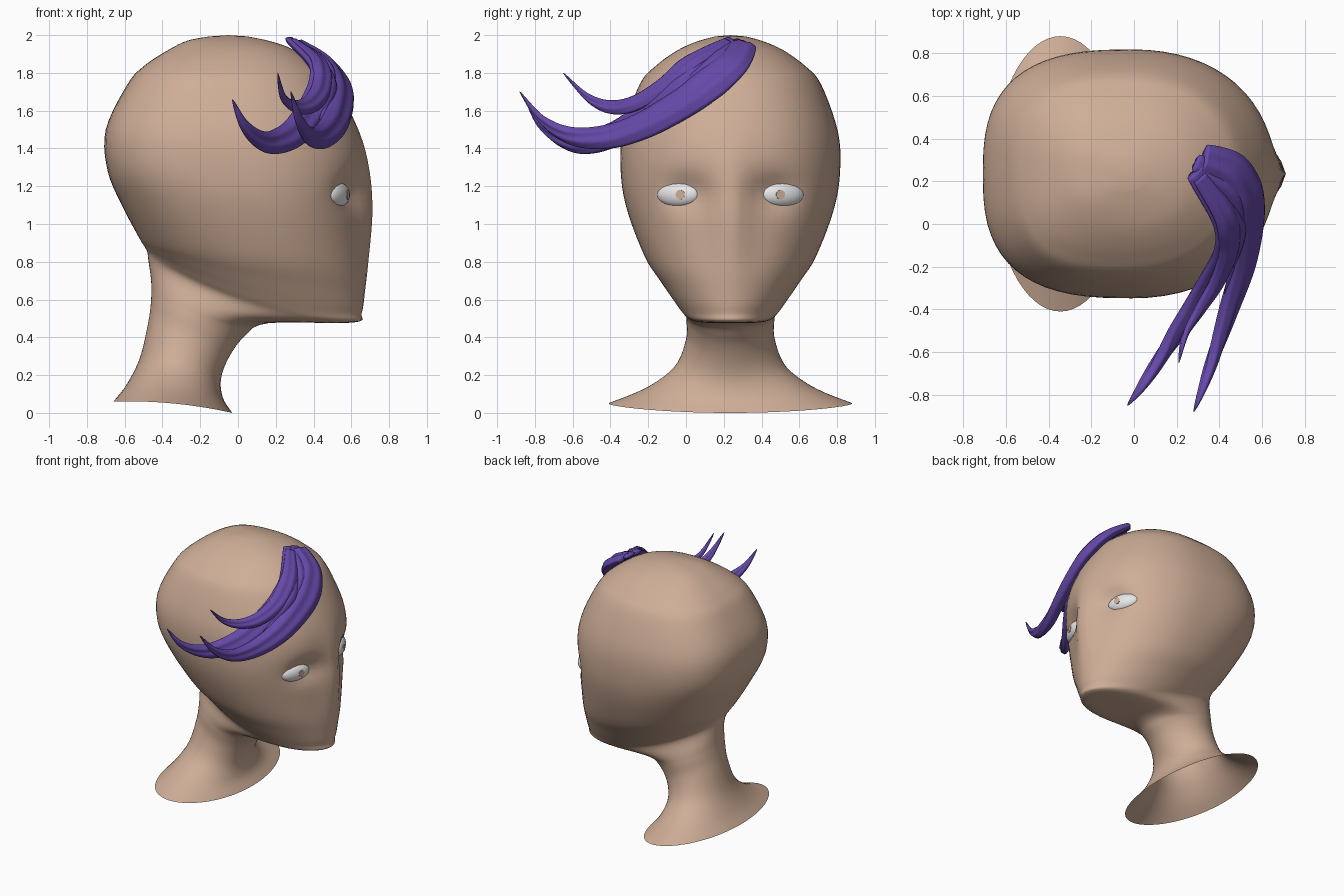
import bpy, bmesh, math
from mathutils import Vector

if "Cube" in bpy.data.objects:
    bpy.data.objects.remove(bpy.data.objects["Cube"])

YC = 0.235  # the head's symmetry plane (face looks along +x)


def material(name, rgb):
    m = bpy.data.materials.new(name)
    m.diffuse_color = (*rgb, 1)
    m.use_nodes = True
    m.node_tree.nodes["Principled BSDF"].inputs["Base Color"].default_value = m.diffuse_color
    return m


SKIN = material("skin", (0.62, 0.42, 0.31))
HAIR = material("purple_hair", (0.13, 0.065, 0.39))
WHITE = material("eye_white", (0.82, 0.82, 0.82))


def finish(name, bm, mat, smooth=True):
    bmesh.ops.recalc_face_normals(bm, faces=bm.faces)
    me = bpy.data.meshes.new(name)
    bm.to_mesh(me)
    bm.free()
    me.materials.append(mat)
    for p in me.polygons:
        p.use_smooth = smooth
    ob = bpy.data.objects.new(name, me)
    bpy.context.collection.objects.link(ob)
    return ob


def spline(rows, n):
    """Catmull-Rom through rows of numbers, n steps per span."""
    out = []
    for i in range(len(rows) - 1):
        p = [rows[max(0, min(len(rows) - 1, i + k))] for k in (-1, 0, 1, 2)]
        for j in range(n):
            t = j / n
            out.append([b + 0.5 * t * (c - a + t * (2*a - 5*b + 4*c - d + t * (3*(b - c) + d - a)))
                        for a, b, c, d in zip(*p)])
    return out + [list(rows[-1])]


def loft(bm, rings):
    vs = [[bm.verts.new(p) for p in r] for r in rings]
    n = len(vs[0])
    for a, b in zip(vs, vs[1:]):
        for i in range(n):
            j = (i + 1) % n
            bm.faces.new((a[i], a[j], b[j], b[i]))
    return vs


# Head and neck: tilted rings (front x, front z, back x, back z, half width)
RINGS = [
    (0.05, 1.993, -0.15, 1.993, 0.08),
    (0.17, 1.968, -0.27, 1.97, 0.17),
    (0.29, 1.925, -0.38, 1.915, 0.28),
    (0.42, 1.84, -0.50, 1.835, 0.395),
    (0.515, 1.74, -0.585, 1.74, 0.48),
    (0.645, 1.48, -0.70, 1.50, 0.57),
    (0.70, 1.26, -0.69, 1.28, 0.58),
    (0.712, 1.06, -0.61, 1.09, 0.545),
    (0.69, 0.80, -0.525, 0.93, 0.455),
    (0.673, 0.65, -0.495, 0.88, 0.37),
    (0.655, 0.53, -0.48, 0.85, 0.295),
    (0.61, 0.478, -0.475, 0.81, 0.255),
    (0.16, 0.475, -0.46, 0.70, 0.238),
    (0.03, 0.40, -0.46, 0.60, 0.233),
    (-0.05, 0.29, -0.475, 0.48, 0.235),
    (-0.09, 0.18, -0.52, 0.29, 0.30),
    (-0.08, 0.08, -0.59, 0.15, 0.47),
    (-0.03, 0.0, -0.66, 0.06, 0.645),
]


def spow(v, e):
    return math.copysign(abs(v) ** e, v)


def clamp(v):
    return max(0, min(1, v))


def head_ring(r, seg=64):
    xf, zf, xb, zb, w = r
    cx = (xf + xb) / 2
    nose = 0.06 * math.exp(-((zf - 1.05) / 0.3) ** 2)
    high = clamp((zb - 0.8) / 0.5)
    # jaw sides hang below the straight chin-to-nape line, shoulder sides rise
    sag = 0.25 * max(0, zb - zf) * clamp((zf - 0.4) / 0.07) - 0.02 * clamp(1 - zf / 0.1)
    pts = []
    for i in range(seg):
        th = 2 * math.pi * i / seg
        c, s = math.cos(th), math.sin(th)
        e = 2 / (2 + (0.15 if c > 0 else 0.75) * high)
        u, v = spow(c, e), spow(s, e)
        dy, z = w * v, zb + (zf - zb) * (1 + u) / 2 - sag * (1 - u * u)
        x = cx + u * (xf - cx - (nose if c > 0 else 0))
        if c > 0:
            x += nose * math.exp(-(dy / 0.1) ** 2)
            # eye sockets
            x -= 0.065 * math.exp(-((abs(dy) - 0.23) / 0.12) ** 2 - ((z - 1.17) / 0.09) ** 2)
        pts.append((x, YC + dy, z))
    return pts


bm = bmesh.new()
vs = loft(bm, [head_ring(r) for r in spline(RINGS, 5)])
pole = bm.verts.new((-0.05, YC, 2.0))
for i in range(64):
    bm.faces.new((pole, vs[0][i], vs[0][(i + 1) % 64]))
finish("head_and_neck", bm, SKIN)

# Eyes with small thin pupil plates
for side, label in ((-1, "right"), (1, "left")):
    ang = math.radians(23) * side
    centre = Vector((0.527, YC + side * 0.275, 1.155))
    bm = bmesh.new()
    bmesh.ops.create_uvsphere(bm, u_segments=32, v_segments=16, radius=1)
    eye = finish(label + "_eye", bm, WHITE)
    eye.scale = (0.05, 0.12, 0.066)
    eye.location, eye.rotation_euler = centre, (0, 0, ang)

    ly = -side * 0.03
    lx = 0.05 * math.sqrt(1 - (ly / 0.12) ** 2) - 0.002
    bm = bmesh.new()
    bmesh.ops.create_cone(bm, cap_ends=True, segments=20, radius1=0.025, radius2=0.025, depth=0.006)
    pupil = finish(label + "_pupil", bm, SKIN, smooth=False)
    pupil.location = centre + Vector((lx * math.cos(ang) - ly * math.sin(ang),
                                      lx * math.sin(ang) + ly * math.cos(ang), 0))
    pupil.rotation_euler = (0, math.pi / 2, ang - side * 0.11)


# Hair locks: flat grooved sections swept along a path, tapering to a point
def lock(name, width, path, seg=36):
    pts = [Vector(r) for r in spline(path, 10)]
    last = len(pts) - 1
    rings = []
    for i, p in enumerate(pts):
        f = i / last
        t = (pts[min(i + 1, last)] - pts[max(i - 1, 0)]).normalized()
        side = t.cross(p - Vector((0, YC, 1.35))).normalized()
        nrm = side.cross(t).normalized()
        w = width * min(1, 0.55 + 2 * f) * (1 - f ** 1.8) + 0.002
        h = w * (0.36 + 0.35 * f)
        ring = []
        for k in range(seg):
            a = 2 * math.pi * k / seg
            groove = 1 + 0.13 * math.cos(6 * a)
            ring.append(p + side * w * math.cos(a) + nrm * h * math.sin(a) * groove)
        rings.append(ring)
    bm = bmesh.new()
    vs = loft(bm, rings)
    bm.faces.new(vs[0])
    bm.faces.new(vs[-1])
    finish(name, bm, HAIR)


lock("front_hair_lock", 0.115, [
    (0.33, 0.31, 1.95), (0.47, 0.245, 1.85), (0.535, 0.11, 1.735), (0.54, -0.02, 1.64),
    (0.51, -0.2, 1.535), (0.445, -0.4, 1.465), (0.38, -0.6, 1.465), (0.325, -0.76, 1.55),
    (0.28, -0.88, 1.70)])
lock("side_hair_lock", 0.1, [
    (0.29, 0.25, 1.965), (0.435, 0.03, 1.82), (0.44, -0.12, 1.69), (0.32, -0.33, 1.505),
    (0.20, -0.51, 1.435), (0.11, -0.65, 1.45), (0.03, -0.77, 1.53), (-0.03, -0.85, 1.66)])
lock("upper_hair_lock", 0.068, [
    (0.31, 0.22, 1.965), (0.43, 0.03, 1.86), (0.445, -0.12, 1.73), (0.39, -0.27, 1.64),
    (0.31, -0.40, 1.62), (0.24, -0.52, 1.67), (0.21, -0.65, 1.80)])
lock("hair_root", 0.07, [
    (0.29, 0.29, 1.965), (0.47, 0.15, 1.84), (0.50, -0.03, 1.71), (0.42, -0.36, 1.50)])
